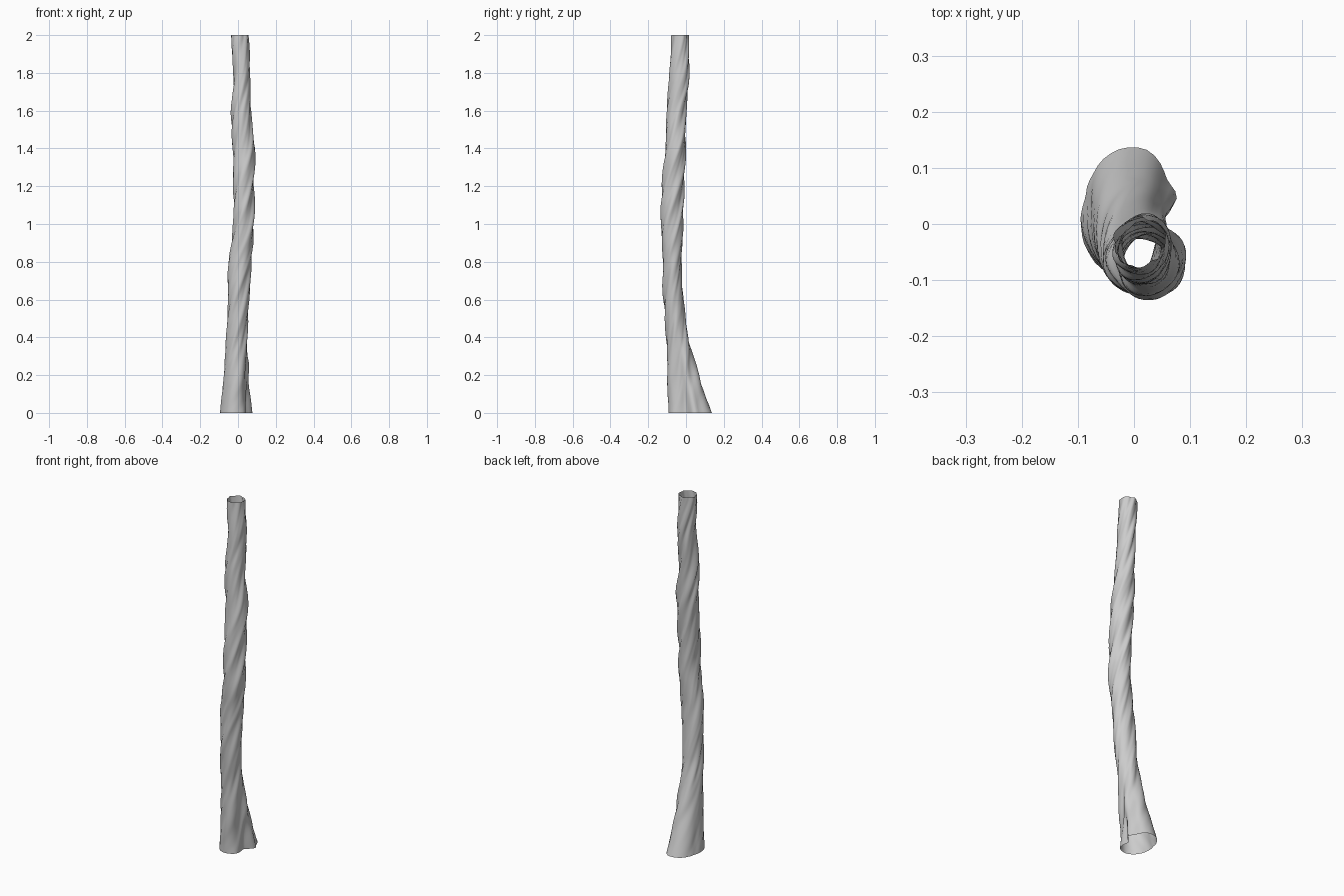
import bpy, bmesh, math
from mathutils import Vector, noise

if "Cube" in bpy.data.objects:
    bpy.data.objects.remove(bpy.data.objects["Cube"])

SIDES, RINGS, HEIGHT = 48, 120, 2.0

# Trunk silhouette: z, x min, x max, y min, y max
profile = [
    (0.0, -0.060, 0.045, -0.090, 0.020), (0.2, -0.060, 0.050, -0.100, 0.018),
    (0.4, -0.060, 0.050, -0.105, 0.005), (0.6, -0.055, 0.060, -0.120, -0.010),
    (0.8, -0.050, 0.070, -0.125, -0.020), (1.0, -0.025, 0.085, -0.135, -0.016),
    (1.2, -0.025, 0.085, -0.125, -0.010), (1.4, -0.030, 0.085, -0.110, 0.000),
    (1.6, -0.035, 0.070, -0.105, 0.002), (1.8, -0.025, 0.070, -0.090, 0.018),
    (2.0, -0.040, 0.060, -0.075, 0.015)]

# Lobed root outline: radii at equal angles
root_centre = Vector((-0.01, 0.01))
root_radii = [0.055, 0.095, 0.100, 0.123, 0.125, 0.115, 0.100, 0.085,
              0.085, 0.090, 0.095, 0.103, 0.105, 0.095, 0.070, 0.053]


def spline(p0, p1, p2, p3, t):
    return 0.5 * (2 * p1 + (p2 - p0) * t + (2 * p0 - 5 * p1 + 4 * p2 - p3) * t * t
                  + (3 * p1 - p0 - 3 * p2 + p3) * t ** 3)


def trunk_bounds(z):
    last = len(profile) - 1
    i = min(int(z / 0.2), last - 1)
    rows = [profile[max(0, min(last, i + k))] for k in (-1, 0, 1, 2)]
    return [spline(*(r[c] for r in rows), z / 0.2 - i) for c in range(1, 5)]


def root_radius(a):
    n = len(root_radii)
    f = a / math.tau * n
    i = int(f)
    return spline(*(root_radii[(i + k) % n] for k in (-1, 0, 1, 2)), f - i)


def surface_point(a, z):
    x0, x1, y0, y1 = trunk_bounds(z)
    d = Vector((math.cos(a), math.sin(a)))
    trunk = Vector(((x0 + x1) / 2 + d.x * (x1 - x0) / 2,
                    (y0 + y1) / 2 + d.y * (y1 - y0) / 2))
    root = root_centre + d * root_radius(a)
    w = max(0.0, 1 - z / 0.5) ** 1.6
    # Twisted bark ridges and irregular bumps
    b = a - 5.5 * z
    q = Vector((math.cos(b), math.sin(b), z * 1.2))
    bump = 0.008 * noise.noise(q * 1.7) + 0.005 * noise.noise(q * 3.6)
    bump += 0.0022 * math.sin(5 * b + 2 * math.sin(2.3 * z)) - 0.002
    p = trunk.lerp(root, w) + d * bump * (1 - 0.6 * w)
    return (p.x, p.y, z)


# Open-ended trunk shell
bm = bmesh.new()
rings = [[bm.verts.new(surface_point(math.tau * s / SIDES, HEIGHT * r / RINGS))
          for s in range(SIDES)] for r in range(RINGS + 1)]
for lo, hi in zip(rings, rings[1:]):
    for s in range(SIDES):
        t = (s + 1) % SIDES
        bm.faces.new((lo[s], lo[t], hi[t], hi[s])).smooth = True
mesh = bpy.data.meshes.new("tree_trunk")
bm.to_mesh(mesh)
bm.free()
trunk = bpy.data.objects.new("tree_trunk", mesh)
bpy.context.collection.objects.link(trunk)
